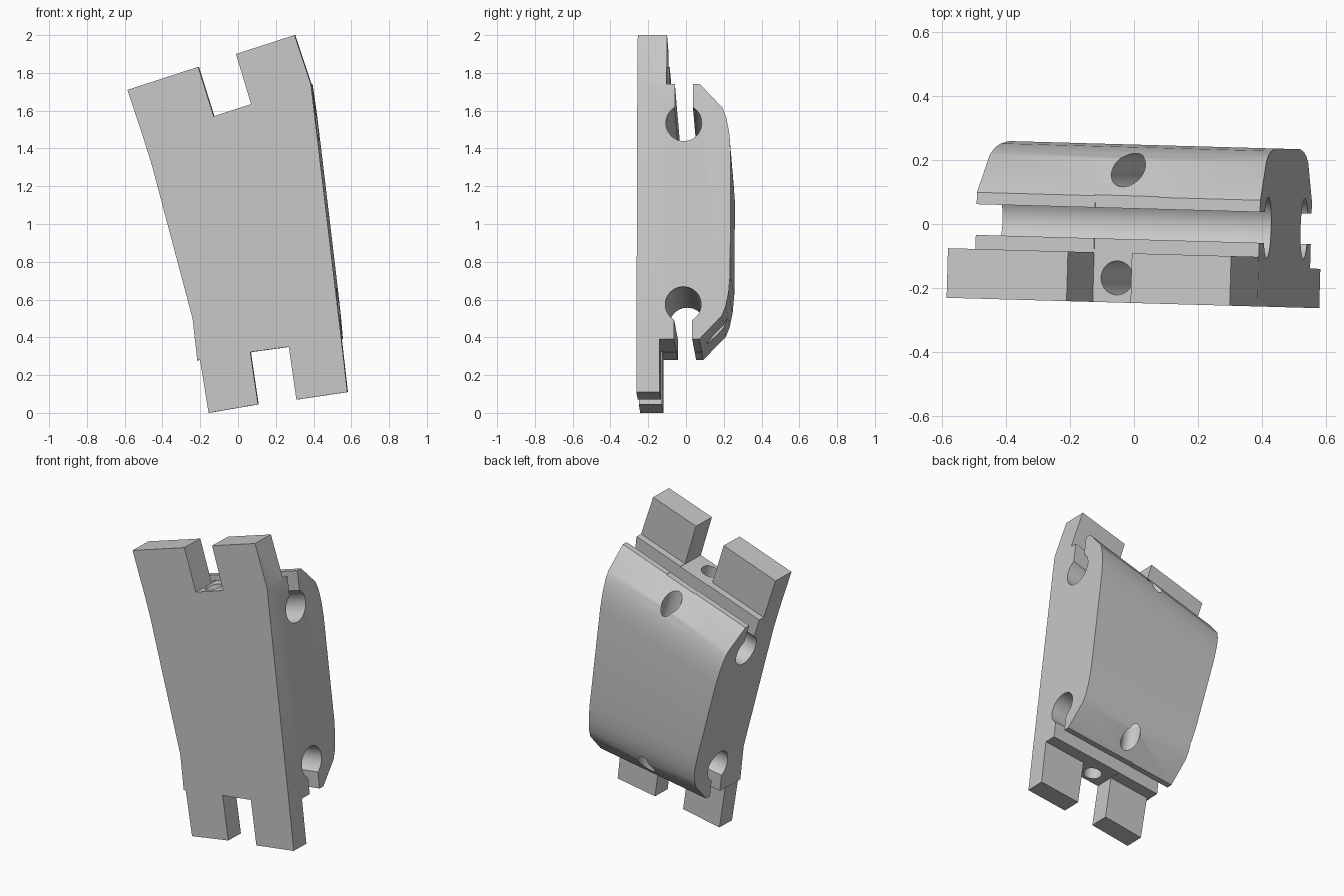
import bpy, math
from mathutils import Vector

cube = bpy.data.objects.get("Cube")
if cube:
    bpy.data.objects.remove(cube, do_unlink=True)

grey = bpy.data.materials.new("plain grey")
grey.use_nodes = True
colour = (0.58, 0.58, 0.58, 1)
grey.diffuse_color = colour
grey.node_tree.nodes["Principled BSDF"].inputs["Base Color"].default_value = colour


def loft(name, ring_a, ring_b):
    """Closed solid between two matching rings of points."""
    n = len(ring_a)
    faces = [tuple(range(n)), tuple(range(2 * n - 1, n - 1, -1))]
    faces += [(i, i + n, (i + 1) % n + n, (i + 1) % n) for i in range(n)]
    mesh = bpy.data.meshes.new(name)
    mesh.from_pydata(list(ring_a) + list(ring_b), [], faces)
    mesh.materials.append(grey)
    obj = bpy.data.objects.new(name, mesh)
    bpy.context.collection.objects.link(obj)
    bpy.context.view_layer.objects.active = obj
    bpy.ops.object.select_all(action='DESELECT')
    obj.select_set(True)
    bpy.ops.object.mode_set(mode='EDIT')
    bpy.ops.mesh.select_all(action='SELECT')
    bpy.ops.mesh.normals_make_consistent(inside=False)
    bpy.ops.object.mode_set(mode='OBJECT')
    return obj


def combine(target, tool, operation):
    mod = target.modifiers.new("cut", 'BOOLEAN')
    mod.operation, mod.solver, mod.object = operation, 'EXACT', tool
    bpy.context.view_layer.objects.active = target
    bpy.ops.object.modifier_apply(modifier=mod.name)
    bpy.data.objects.remove(tool, do_unlink=True)


def bore(target, centre, axis, radius, length):
    bpy.ops.mesh.primitive_cylinder_add(
        vertices=40, radius=radius, depth=length, location=centre,
        rotation=Vector(axis).to_track_quat('Z', 'Y').to_euler())
    tool = bpy.context.object
    tool.data.materials.append(grey)
    combine(target, tool, 'DIFFERENCE')


# Sloping top and bottom ends: midpoint, slope, and inward direction
ends = {}
for key, mid, slope, sign in (("top", (-0.055, 0, 1.597), 0.325, -1),
                              ("bottom", (0.167, 0, 0.335), 0.145, 1)):
    along = Vector((1, 0, slope)).normalized()
    inward = Vector((-along.z, 0, along.x)) * sign
    ends[key] = (Vector(mid), slope, along, inward)


def end_height(key, x, depth):
    mid, slope, along, inward = ends[key]
    return mid.z + slope * (x - mid.x) + depth / inward.z


# Side profile: (y, depth in from the end), open rod grooves included
groove = 0.048
rounded = [(0.085, 0), (0.205, 0.125), (0.225, 0.175), (0.24, 0.25), (0.248, 0.35)]


def half_profile(tab_back):
    return [(-0.247, -0.6), (tab_back, -0.6), (tab_back, 0), (-groove, 0),
            (-groove, 0.19), (groove, 0.19), (groove, 0)] + rounded


def profile_ring(x):
    ring = [(x, y, end_height("top", x, d)) for y, d in half_profile(-0.092)]
    ring += [(x, y, end_height("bottom", x, d)) for y, d in reversed(half_profile(-0.124))]
    return ring


body = loft("wedge_block", profile_ring(-1), profile_ring(1))

# Front outline with two tabs at each end
outline = [(-0.585, 1.71), (-0.21, 1.832), (-0.128, 1.57), (0.07, 1.635),
           (-0.01, 1.9), (0.3, 2.0), (0.387, 1.74), (0.548, 0.39), (0.58, 0.11),
           (0.31, 0.07), (0.27, 0.35), (0.066, 0.322), (0.107, 0.045),
           (-0.155, 0), (-0.2, 0.28), (-0.215, 0.278), (-0.24, 0.5),
           (-0.455, 1.31), (-0.5, 1.455)]
front = loft("outline_cutter", [(x, -0.5, z) for x, z in outline],
             [(x, 0.5, z) for x, z in outline])
combine(body, front, 'INTERSECT')

# Rod channels across the block and screw holes into each end
for key, rod_depth in (("top", 0.203), ("bottom", 0.185)):
    mid, slope, along, inward = ends[key]
    bore(body, mid + inward * rod_depth, along, 0.095, 3)
    for y in (-0.17, 0.168):
        bore(body, mid + inward * 0.18 + Vector((0, y, 0)), inward, 0.053, 0.5)

# Slight turn about the vertical
body.rotation_euler.z = math.radians(-1.6)
body.location.x = 0.006
bpy.ops.object.select_all(action='DESELECT')
body.select_set(True)
bpy.context.view_layer.objects.active = body
bpy.ops.object.transform_apply(location=True, rotation=True, scale=True)
bpy.ops.object.shade_smooth_by_angle(angle=math.radians(30))
